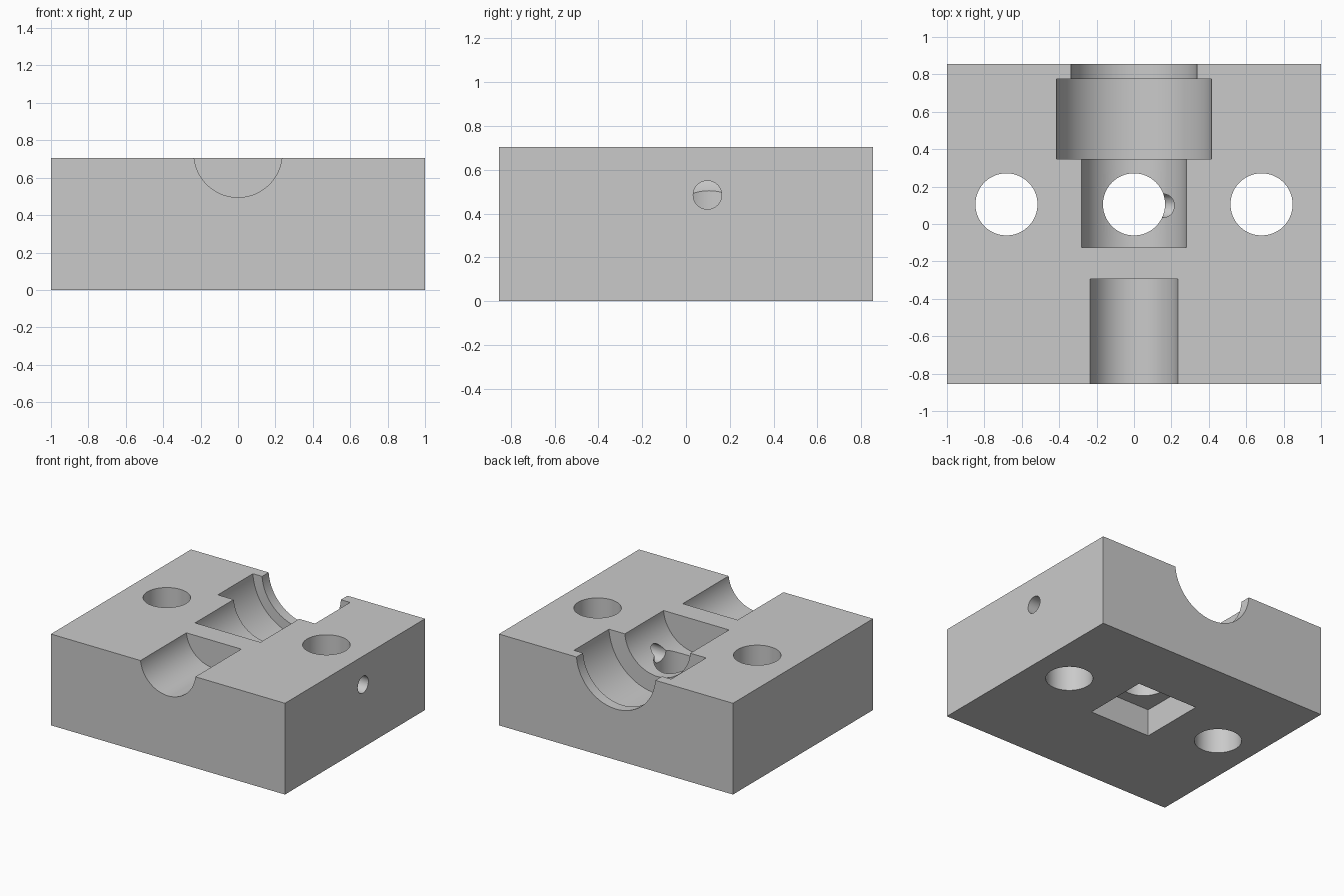
import bpy
from math import pi

default = bpy.data.objects.get("Cube")
if default:
    bpy.data.objects.remove(default, do_unlink=True)

WIDTH, DEPTH, HEIGHT = 2.0, 1.71, 0.705
BORE_Z = 0.731          # axis of the stepped bore, just above the top face
HOLE_Y = 0.105          # row of vertical holes

grey = bpy.data.materials.new("light grey")
grey.use_nodes = True
colour = (0.59, 0.59, 0.59, 1)
grey.diffuse_color = colour
grey.node_tree.nodes["Principled BSDF"].inputs["Base Color"].default_value = colour


def box(name, size, centre):
    bpy.ops.mesh.primitive_cube_add(size=1, location=centre)
    ob = bpy.context.object
    ob.name = name
    ob.scale = size
    bpy.ops.object.transform_apply(location=True, rotation=True, scale=True)
    return ob


def rod(name, radius, axis, start, end, a, b, sides=96):
    """Cylinder along an axis; a and b are the other two coordinates in order."""
    mid = (start + end) / 2
    place = {"x": (mid, a, b), "y": (a, mid, b), "z": (a, b, mid)}[axis]
    turn = {"x": (0, pi / 2, 0), "y": (pi / 2, 0, 0), "z": (0, 0, 0)}[axis]
    bpy.ops.mesh.primitive_cylinder_add(vertices=sides, radius=radius,
                                        depth=end - start, location=place, rotation=turn)
    ob = bpy.context.object
    ob.name = name
    bpy.ops.object.transform_apply(location=True, rotation=True, scale=True)
    return ob


# Solid block
block = box("clamp_block", (WIDTH, DEPTH, HEIGHT), (0, 0, HEIGHT / 2))

# Half-round channel at the front and the stepped seat at the back
cutters = [
    rod("front_channel", 0.236, "y", -1.0, -0.295, 0, BORE_Z),
    rod("wide_seat", 0.416, "y", 0.347, 0.775, 0, BORE_Z),
    rod("inner_seat", 0.281, "y", -0.125, 0.45, 0, BORE_Z),
    rod("back_lip", 0.338, "y", 0.7, 1.0, 0, BORE_Z),
]

# Vertical through holes, square pocket underneath, and side port
for name, x in (("right_hole", -0.682), ("centre_hole", 0), ("left_hole", 0.682)):
    cutters.append(rod(name, 0.166, "z", -0.1, 0.9, x, HOLE_Y))
cutters.append(box("square_pocket", (0.52, 0.52, 0.42), (0, HOLE_Y, 0)))
cutters.append(rod("side_port", 0.065, "x", 0.02, 1.1, 0.098, 0.485, 48))

# Cut each shape out of the block
for cutter in cutters:
    cutter.hide_render = True
    bpy.context.view_layer.objects.active = block
    cut = block.modifiers.new(cutter.name, "BOOLEAN")
    cut.operation = "DIFFERENCE"
    cut.solver = "EXACT"
    cut.object = cutter
    bpy.ops.object.modifier_apply(modifier=cut.name)
    bpy.data.objects.remove(cutter, do_unlink=True)

# One colour, smooth bores with sharp edges
block.data.materials.clear()
block.data.materials.append(grey)
for face in block.data.polygons:
    face.material_index = 0
bpy.ops.object.select_all(action="DESELECT")
block.select_set(True)
bpy.context.view_layer.objects.active = block
bpy.ops.object.shade_smooth_by_angle(angle=pi / 6)
